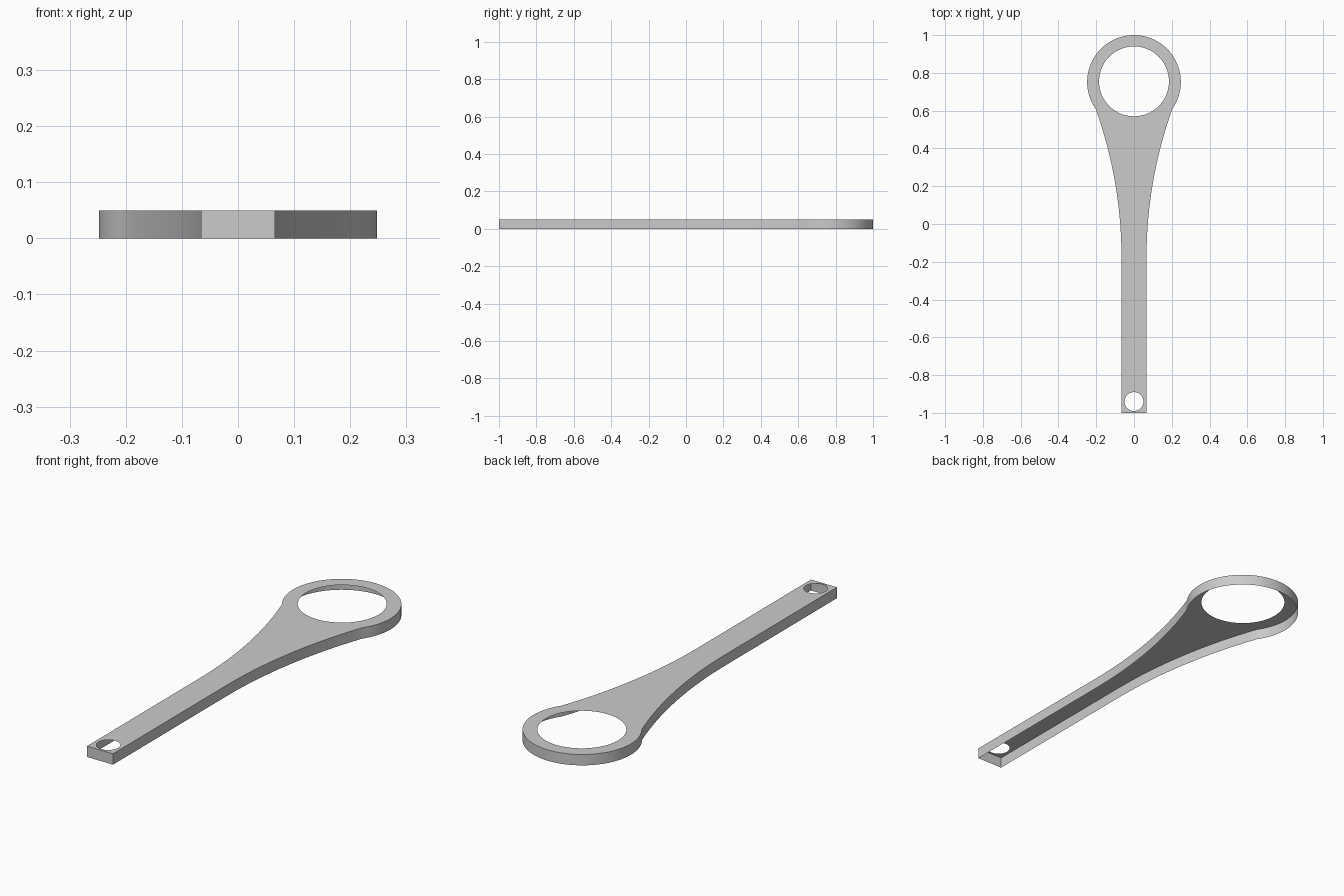
import bpy, bmesh
from math import sin, cos, pi, atan2, asin, sqrt

if "Cube" in bpy.data.objects:
    bpy.data.objects.remove(bpy.data.objects["Cube"])

H = 0.05                      # height of the skirt
RING_Y, RING_R = 0.752, 0.248 # ring head
HW = 0.066                    # handle half width
NECK_Y, JOIN_Y = -0.18, 0.61  # flare start and end


def circle(cx, cy, r, n):
    return [(cx + r * cos(2 * pi * i / n), cy + r * sin(2 * pi * i / n)) for i in range(n)]


# Right half of the outline: handle, flared neck, ring head
join_x = sqrt(RING_R ** 2 - (JOIN_Y - RING_Y) ** 2)
dy, dx = JOIN_Y - NECK_Y, join_x - HW
flare_r = (dy * dy + dx * dx) / (2 * dx)
end = asin(dy / flare_r)
right = [(HW, -1.0)]
for i in range(17):
    a = end * i / 16
    right.append((HW + flare_r * (1 - cos(a)), NECK_Y + flare_r * sin(a)))
start = atan2(JOIN_Y - RING_Y, join_x)
for i in range(1, 29):
    a = start + (pi / 2 - start) * i / 28
    right.append((RING_R * cos(a), RING_Y + RING_R * sin(a)))
right[-1] = (0.0, 1.0)
outline = right + [(-x, y) for x, y in reversed(right[:-1])]

bm = bmesh.new()


def add_loop(points):
    vs = [bm.verts.new((x, y, H)) for x, y in points]
    return [bm.edges.new((vs[i], vs[(i + 1) % len(vs)])) for i in range(len(vs))]


# Top plate with the large ring opening and the small hanging hole
outer = add_loop(outline)
holes = add_loop(circle(0, 0.755, 0.185, 64)) + add_loop(circle(0, -0.94, 0.05, 32))
bmesh.ops.triangle_fill(bm, edges=outer + holes, use_beauty=True, use_dissolve=False)
for f in bm.faces:
    f.normal_update()
    if f.normal.z < 0:
        f.normal_flip()

# Thin skirt around the outside, open underneath
n = len(outline)
tops = [e.verts[0] for e in outer]
top = []
for i in range(n):
    shared = set(outer[i].verts) & set(outer[i - 1].verts)
    top.append(shared.pop())
low = [bm.verts.new((v.co.x, v.co.y, 0)) for v in top]
for i in range(n):
    j = (i + 1) % n
    bm.faces.new((low[i], low[j], top[j], top[i]))

mesh = bpy.data.meshes.new("ring_handle")
bm.to_mesh(mesh)
bm.free()
obj = bpy.data.objects.new("ring_handle", mesh)
bpy.context.collection.objects.link(obj)
bpy.context.view_layer.objects.active = obj
obj.select_set(True)
bpy.ops.object.shade_smooth_by_angle(angle=pi / 9)
